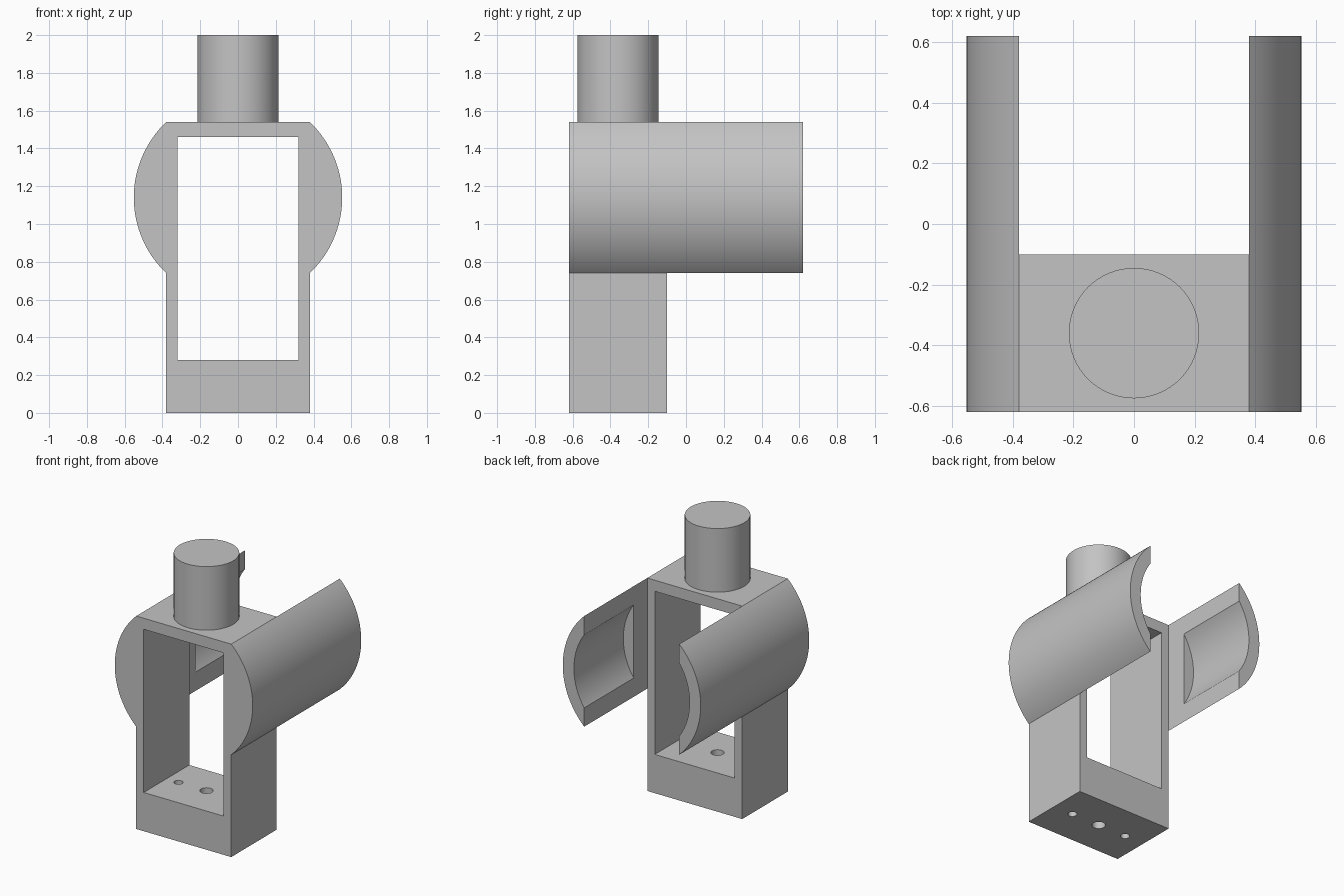
import bpy
import math

cube = bpy.data.objects.get("Cube")
if cube:
    bpy.data.objects.remove(cube, do_unlink=True)

grey = bpy.data.materials.new("plain_grey")
grey.use_nodes = True
colour = (0.55, 0.55, 0.55, 1)
grey.diffuse_color = colour
grey.node_tree.nodes["Principled BSDF"].inputs["Base Color"].default_value = colour

# Main dimensions
HALF_W = 0.38
FRONT, FRAME_BACK, WING_BACK = -0.62, -0.10, 0.62
MID_Y = (FRONT + FRAME_BACK) / 2
TOP, WING_Z = 1.54, 1.14


def extrude_profile(name, points, y0, y1):
    """Extrude an x-z outline along y."""
    n = len(points)
    verts = [(x, y, z) for y in (y0, y1) for x, z in points]
    faces = [tuple(range(n)), tuple(reversed(range(n, 2 * n)))]
    faces += [(i, i + n, (i + 1) % n + n, (i + 1) % n) for i in range(n)]
    mesh = bpy.data.meshes.new(name)
    mesh.from_pydata(verts, [], faces)
    obj = bpy.data.objects.new(name, mesh)
    bpy.context.collection.objects.link(obj)
    activate(obj)
    bpy.ops.object.mode_set(mode="EDIT")
    bpy.ops.mesh.select_all(action="SELECT")
    bpy.ops.mesh.normals_make_consistent(inside=False)
    bpy.ops.object.mode_set(mode="OBJECT")
    return obj


def rectangle(half, z0, z1):
    return [(-half, z0), (half, z0), (half, z1), (-half, z1)]


def cylinder(name, radius, x, y, z0, z1):
    bpy.ops.mesh.primitive_cylinder_add(
        vertices=64, radius=radius, depth=z1 - z0, location=(x, y, (z0 + z1) / 2))
    obj = bpy.context.object
    obj.name = name
    return obj


def activate(obj):
    bpy.ops.object.select_all(action="DESELECT")
    obj.select_set(True)
    bpy.context.view_layer.objects.active = obj


def cut(obj, cutter):
    cutter.hide_render = True
    activate(obj)
    mod = obj.modifiers.new("cut", "BOOLEAN")
    mod.operation = "DIFFERENCE"
    mod.solver = "EXACT"
    mod.object = cutter
    bpy.ops.object.modifier_apply(modifier=mod.name)
    bpy.data.objects.remove(cutter, do_unlink=True)


def finish(obj):
    obj.data.materials.clear()
    obj.data.materials.append(grey)
    activate(obj)
    bpy.ops.object.shade_smooth_by_angle(angle=math.radians(30))


# Frame with a window right through it and three screw holes in its base
frame = extrude_profile("frame", rectangle(HALF_W, 0, TOP), FRONT, FRAME_BACK)
cut(frame, extrude_profile("window_cutter", rectangle(0.32, 0.28, 1.46), -1, 1))
for x, radius in ((-0.225, 0.03), (0, 0.044), (0.225, 0.03)):
    cut(frame, cylinder("hole_cutter", radius, x, MID_Y, -0.1, 0.4))
finish(frame)

# Post on top
finish(cylinder("top_post", 0.215, 0, MID_Y, TOP, 2.0))

# Rounded side wings, hollowed from the back end
half_angle = math.atan2(TOP - WING_Z, HALF_W)
outer = math.hypot(TOP - WING_Z, HALF_W)
steps = 40
for side, name in ((1, "left_wing"), (-1, "right_wing")):
    angles = [half_angle * (2 * i / steps - 1) for i in range(steps + 1)]
    arc = [(side * outer * math.cos(a), WING_Z + outer * math.sin(a)) for a in angles]
    wing = extrude_profile(name, arc, FRONT, WING_BACK)
    circle = [(0.463 * math.cos(t), WING_Z + 0.463 * math.sin(t))
              for t in (math.tau * i / 96 for i in range(96))]
    cut(wing, extrude_profile("hollow_cutter", circle, 0.055, 0.8))
    finish(wing)
